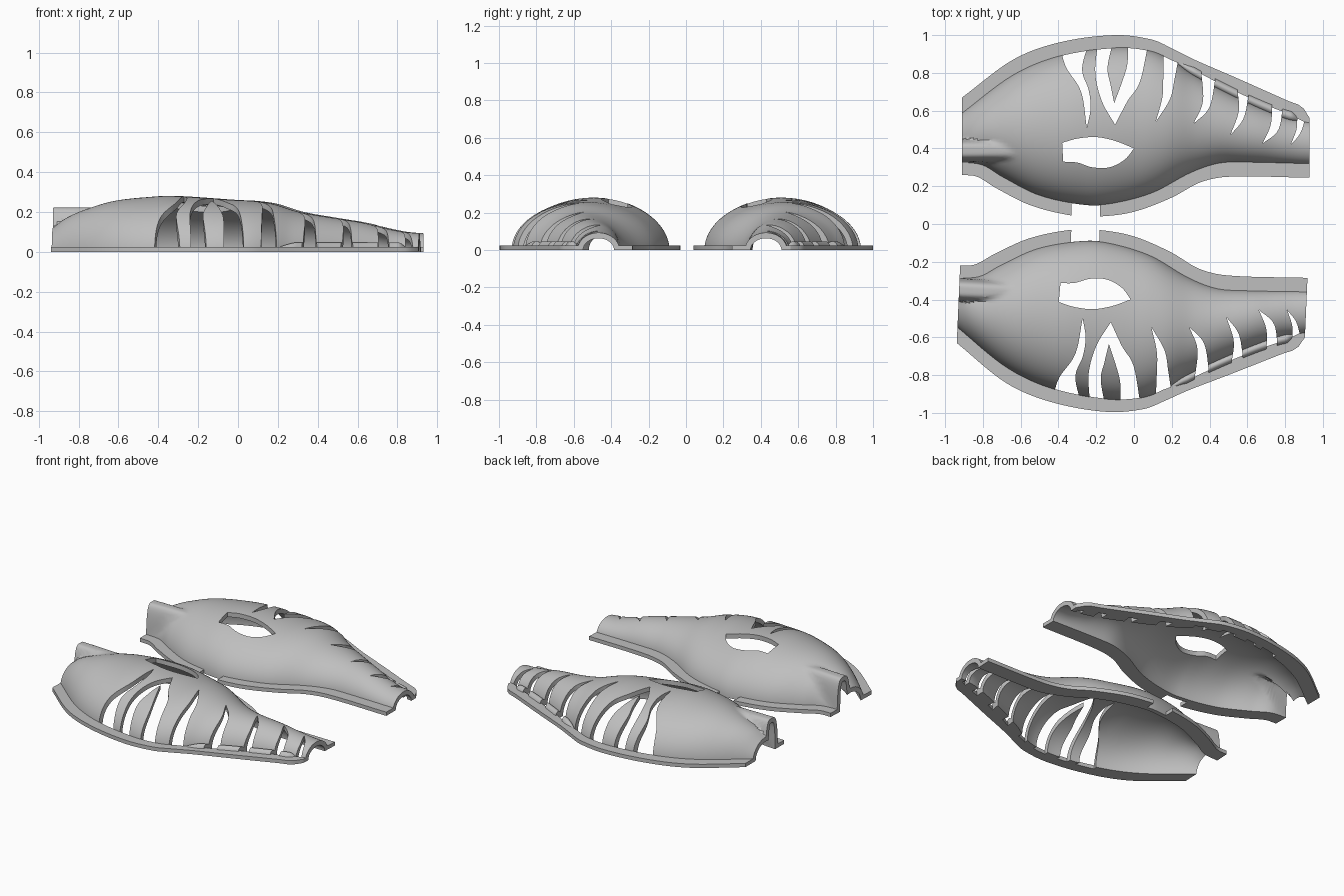
import bpy, bmesh
from math import pi, sin, cos, sqrt
from mathutils import Matrix, Vector

if "Cube" in bpy.data.objects:
    bpy.data.objects.remove(bpy.data.objects["Cube"])

grey = bpy.data.materials.new("matte grey")
grey.use_nodes = True
colour = (0.52, 0.52, 0.52, 1)
grey.diffuse_color = colour
grey.node_tree.nodes["Principled BSDF"].inputs["Base Color"].default_value = colour

X0, X1 = -0.91, 0.93      # ends of the shell
WALL = 0.03               # shell thickness
RIM = 0.025               # flange thickness


def curve(*pts):
    """Smooth function of x through the points."""
    def slope(i):
        p, q = pts[max(i - 1, 0)], pts[min(i + 1, len(pts) - 1)]
        return (q[1] - p[1]) / (q[0] - p[0])

    def value(x):
        i = max([0] + [k for k in range(len(pts) - 1) if pts[k][0] <= x])
        (xa, ya), (xb, yb) = pts[i], pts[i + 1]
        d = xb - xa
        t = (x - xa) / d
        s = 1 - t
        return (ya * s * s * (1 + 2 * t) + yb * t * t * (3 - 2 * t)
                + slope(i) * d * t * s * s - slope(i + 1) * d * t * t * s)
    return value


# Plan outlines and crown height along the length
inner_edge = curve((-.91, .325), (-.8, .31), (-.7, .25), (-.5, .15), (-.25, .1),
                   (-.1, .11), (.1, .165), (.3, .27), (.45, .32), (.6, .325), (.93, .315))
inner_rim = curve((-.91, .26), (-.83, .25), (-.73, .19), (-.55, .1), (-.33, .045),
                  (-.18, .04), (0, .065), (.2, .14), (.35, .22), (.5, .25), (.93, .245))
outer_edge = curve((-.91, .59), (-.64, .79), (-.4, .89), (-.1, .935), (.08, .92),
                   (.2, .87), (.3, .8), (.55, .67), (.8, .565), (.93, .54))
outer_rim = curve((-.91, .67), (-.64, .87), (-.4, .96), (-.1, 1), (.1, .975), (.2, .93),
                  (.32, .87), (.55, .77), (.82, .65), (.89, .62), (.93, .56))
crown = curve((-.91, .12), (-.85, .165), (-.75, .21), (-.6, .255), (-.4, .277), (-.3, .28),
              (0, .26), (.1, .255), (.2, .24), (.33, .2), (.5, .17), (.65, .145),
              (.75, .12), (.85, .1), (.93, .093))


def bead_shape(x):
    """Bead size from 0 to 1, rounded off at both ends."""
    return sqrt(max(0, min(1, (x - .22) / .1, (.875 - x) / .04)))


def lip(x):
    return outer_edge(x) + WALL * bead_shape(x)


def stations(a, b, n):
    return [a + (b - a) * i / n for i in range(n + 1)]


def finish(bm, name):
    bmesh.ops.recalc_face_normals(bm, faces=bm.faces)
    mesh = bpy.data.meshes.new(name)
    bm.to_mesh(mesh)
    bm.free()
    mesh.materials.append(grey)
    obj = bpy.data.objects.new(name, mesh)
    bpy.context.collection.objects.link(obj)
    return obj


def skin(name, sections):
    """Solid through closed sections; each is out along one side and back along the other."""
    bm = bmesh.new()
    rings = [[bm.verts.new(p) for p in s] for s in sections]
    n = len(rings[0])
    for r, s in zip(rings, rings[1:]):
        for i in range(n):
            j = (i + 1) % n
            bm.faces.new((r[i], r[j], s[j], s[i]))
    for r in (rings[0], rings[-1]):
        for i in range(n // 2 - 1):
            bm.faces.new((r[i], r[i + 1], r[n - 2 - i], r[n - 1 - i]))
    return finish(bm, name)


# Vaulted shell with a spout at the wide end
def arch(x, inset, n=48):
    a, b = inner_edge(x) + inset, outer_edge(x) - inset
    mid, half, high = (a + b) / 2, (b - a) / 2, crown(x) - inset
    pts = []
    for t in stations(0, pi, n):
        y = mid - half * cos(t)
        z = high * sin(t)
        u = abs(y - .39) / (.065 - inset)
        if x < -.6 and u < 1:
            z = max(z, (.222 - inset) * sqrt(1 - u ** 4))
        pts.append((x, y, max(z, 0)))
    return pts


shell = skin("shell_back", [arch(x, 0) + arch(x, WALL)[::-1] for x in stations(X0, X1, 90)])


# Flat flanges; the inner one has a gap
def flange(name, a, b, near, far):
    return skin(name, [[(x, near(x), 0), (x, far(x), 0), (x, far(x), RIM), (x, near(x), RIM)]
                       for x in stations(a, b, 60)])


def under_wall(x):
    return inner_edge(x) + .004


def under_lip(x):
    return lip(x) - .004


parts = [shell,
         flange("outer_flange_back", X0, X1, under_lip, outer_rim),
         flange("inner_flange_wide_back", X0, -.33, inner_rim, under_wall),
         flange("inner_flange_narrow_back", -.18, X1, inner_rim, under_wall)]


# Raised bead along the narrow part of the outer edge
def bead_section(x):
    size = max(bead_shape(x), .02)
    mid = (outer_edge(x) + lip(x)) / 2
    return [(x, mid - WALL * size * cos(t), .047 * size * sin(t)) for t in stations(0, pi, 11)]


bead = skin("bead_back", [bead_section(x) for x in stations(.22, .875, 70)])
parts.append(bead)

# Openings: each is a loop of smooth edges
eye = [[(-.375, .33), (-.3, .325), (-.22, .3), (-.13, .3), (-.05, .34), (0, .4)],
       [(0, .4), (-.1, .44), (-.2, .46), (-.3, .452), (-.38, .43)]]
forked_slot = [[(-.19, .97), (-.205, .8), (-.17, .65), (-.1, .525)],
               [(-.1, .525), (-.035, .65), (.03, .75), (.075, .95)],
               [(-.03, .97), (-.035, .85), (-.06, .76), (-.105, .64)],
               [(-.105, .64), (-.125, .74), (-.14, .83), (-.11, .97)]]
slots = [
    [[(-.39, .94), (-.36, .83), (-.28, .7), (-.25, .51)],
     [(-.25, .51), (-.23, .61), (-.24, .71), (-.275, .82), (-.24, .96)]],
    [[(.155, .93), (.155, .78), (.15, .67), (.115, .54)],
     [(.115, .54), (.19, .66), (.215, .77), (.24, .9)]],
    [[(.355, .82), (.365, .65), (.315, .53)],
     [(.315, .53), (.4, .62), (.435, .8)]],
    [[(.545, .73), (.555, .6), (.51, .47)],
     [(.51, .47), (.58, .56), (.61, .7)]],
    [[(.73, .66), (.725, .53), (.68, .425)],
     [(.68, .425), (.765, .5), (.79, .65)]],
    [[(.865, .57), (.86, .5), (.83, .42)],
     [(.83, .42), (.88, .48), (.91, .57)]]]


def smooth_edge(pts, n=6):
    p = [Vector(q) for q in pts]
    p = [2 * p[0] - p[1]] + p + [2 * p[-1] - p[-2]]
    out = []
    for a, b, c, d in zip(p, p[1:], p[2:], p[3:]):
        for i in range(n):
            t = i / n
            out.append(b + ((c - a) * t + (2 * a - 5 * b + 4 * c - d) * t ** 2
                            + (3 * b - a - 3 * c + d) * t ** 3) / 2)
    return out + [p[-2]]


def prism(bm, loops):
    pts = [q for edge in loops for q in smooth_edge(edge)]
    pts = [q for i, q in enumerate(pts) if (q - pts[i - 1]).length > .0001]
    face = bm.faces.new([bm.verts.new((q.x, q.y, -.1)) for q in pts])
    top = bmesh.ops.extrude_face_region(bm, geom=[face])["geom"]
    bmesh.ops.translate(bm, vec=(0, 0, .6), verts=[v for v in top if isinstance(v, bmesh.types.BMVert)])


bm = bmesh.new()
for opening in [eye, forked_slot] + slots:
    prism(bm, opening)
cutter = finish(bm, "opening_cutter")
cutter.hide_render = True

for obj in (shell, bead):
    cut = obj.modifiers.new("openings", "BOOLEAN")
    cut.operation = "DIFFERENCE"
    cut.solver = "EXACT"
    cut.object = cutter
    bpy.context.view_layer.objects.active = obj
    bpy.ops.object.modifier_apply(modifier=cut.name)
bpy.data.objects.remove(cutter)

# Front half: mirrored and turned slightly
flip = Matrix.Rotation(-.0435, 4, "Z") @ Matrix.Scale(-1, 4, (0, 1, 0))
for obj in list(parts):
    twin = obj.copy()
    twin.data = obj.data.copy()
    twin.name = obj.name.replace("back", "front")
    twin.data.transform(flip)
    twin.data.flip_normals()
    bpy.context.collection.objects.link(twin)
    parts.append(twin)

# Smooth surfaces with crisp edges
bpy.ops.object.select_all(action="DESELECT")
for obj in parts:
    obj.select_set(True)
bpy.context.view_layer.objects.active = shell
bpy.ops.object.shade_smooth_by_angle(angle=pi / 6)
